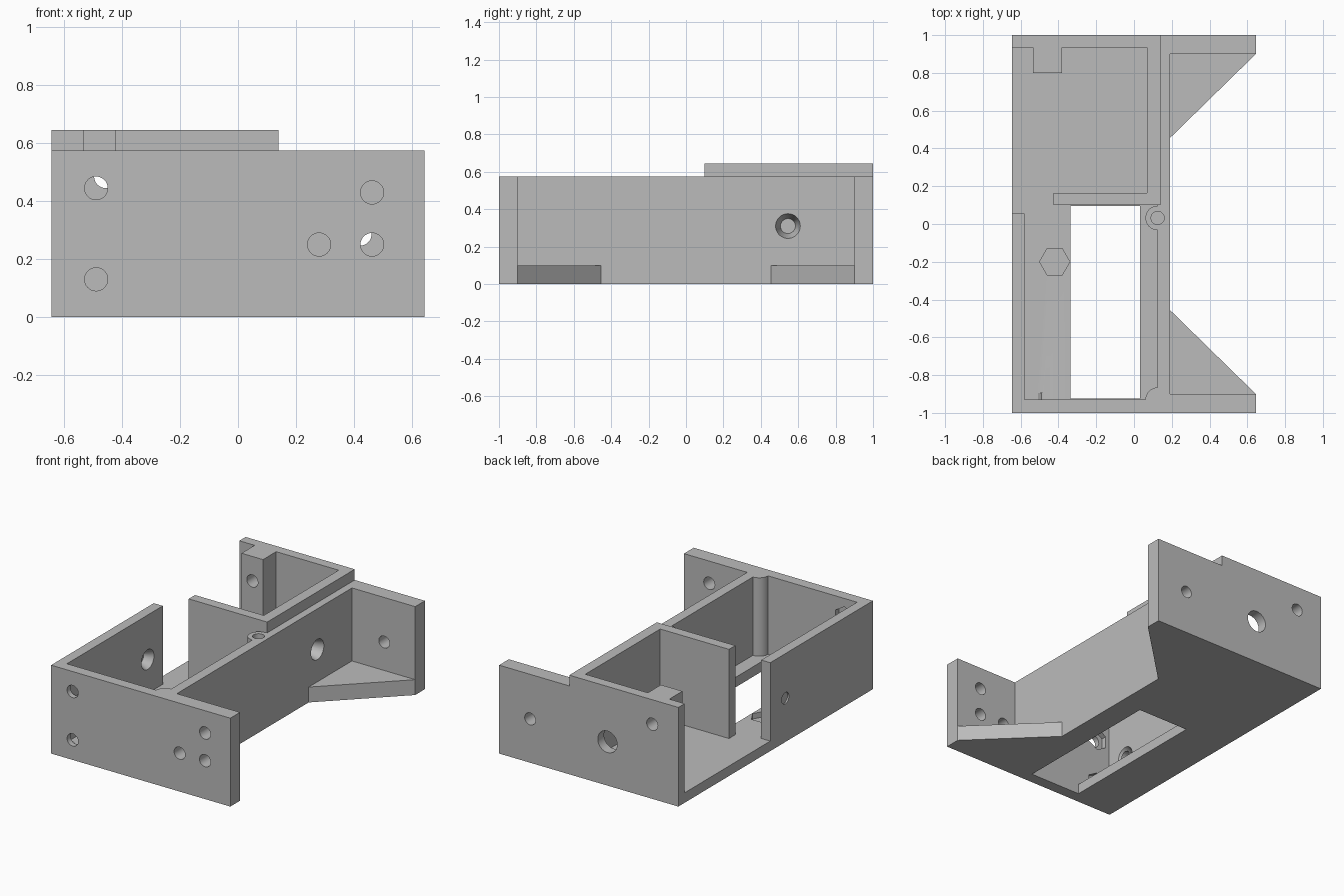
import bpy
import bmesh
from math import pi
from mathutils import Matrix, Vector

if "Cube" in bpy.data.objects:
    bpy.data.objects.remove(bpy.data.objects["Cube"], do_unlink=True)

grey = bpy.data.materials.new("plain_grey")
grey.use_nodes = True
grey.diffuse_color = (0.5, 0.5, 0.5, 1)
grey.node_tree.nodes["Principled BSDF"].inputs["Base Color"].default_value = (0.5, 0.5, 0.5, 1)

solids, cutters = [], []


def finish(name, bm, group):
    bmesh.ops.recalc_face_normals(bm, faces=bm.faces)
    mesh = bpy.data.meshes.new(name)
    bm.to_mesh(mesh)
    bm.free()
    mesh.materials.append(grey)
    obj = bpy.data.objects.new(name, mesh)
    bpy.context.scene.collection.objects.link(obj)
    group.append(obj)


def box(name, x, y, z, group=solids):
    bm = bmesh.new()
    bmesh.ops.create_cube(bm, size=1)
    for v in bm.verts:
        v.co = [r[0] if c < 0 else r[1] for c, r in zip(v.co, (x, y, z))]
    finish(name, bm, group)


def prism(name, points, height, group=solids):
    bm = bmesh.new()
    face = bm.faces.new([bm.verts.new((x, y, 0)) for x, y in points])
    new = bmesh.ops.extrude_face_region(bm, geom=[face])["geom"]
    bmesh.ops.translate(bm, vec=(0, 0, height),
                        verts=[g for g in new if isinstance(g, bmesh.types.BMVert)])
    finish(name, bm, group)


def rod(name, start, end, r1, r2=None, sides=32, group=cutters, twist=0):
    """Cylinder, cone or hexagon between two points."""
    start, end = Vector(start), Vector(end)
    axis = end - start
    bm = bmesh.new()
    bmesh.ops.create_cone(bm, cap_ends=True, segments=sides, radius1=r1,
                          radius2=r1 if r2 is None else r2, depth=axis.length)
    turn = axis.to_track_quat('Z', 'Y').to_matrix().to_4x4()
    bm.transform(Matrix.Translation((start + end) / 2) @ turn @ Matrix.Rotation(twist, 4, 'Z'))
    finish(name, bm, group)


W, FLOOR, LOW, HIGH = 0.645, 0.065, 0.575, 0.645

# Floor, end plates and walls
box("floor", (-W, 0.19), (-1, 1), (0, FLOOR))
box("front_plate", (-W, 0.19), (-1, -0.93), (0, LOW))
box("front_flange", (0.15, W), (-1, -0.9), (0, LOW))
box("back_plate", (-W, 0.14), (0.935, 1), (0, HIGH))
box("back_flange", (0.13, W), (0.9, 1), (0, LOW))
box("long_wall", (0.125, 0.19), (-1, 1), (0, LOW))
box("raised_wall", (0.07, 0.14), (0.1, 1), (0, HIGH))
box("cross_wall", (-0.425, 0.14), (0.1, 0.165), (0, HIGH))
box("side_wall", (-W, -0.58), (-1, 0.055), (0, LOW))
box("back_post", (-0.535, -0.38), (0.8, 0.96), (0, HIGH))

# Triangular gussets behind the flanges
for side in (-1, 1):
    prism("gusset", [(0.17, 0.435 * side), (0.19, 0.455 * side), (W, 0.9 * side),
                     (W, 0.94 * side), (0.17, 0.94 * side)], 0.1)

# Screw bosses with blind holes
for y in (0.032, -0.93):
    rod("screw_boss", (0.125, y, 0), (0.125, y, LOW), 0.0645, group=solids)
    rod("boss_hole", (0.125, y, 0.2), (0.125, y, 0.8), 0.035)

# Floor opening, edge notch and nut pocket
box("floor_opening", (-0.335, 0.033), (-0.925, 0.095), (-0.1, 0.1), cutters)
rod("edge_notch", (-W, 0.612, -0.1), (-W, 0.612, 0.1), 0.097)
rod("floor_hole", (-0.42, -0.2, -0.1), (-0.42, -0.2, 0.1), 0.04)
rod("floor_nut", (-0.42, -0.2, 0.03), (-0.42, -0.2, 0.1), 0.08, sides=6, twist=pi / 2)

# Front plate holes, with nut pockets on the inside of one pair
for x, z in ((-0.49, 0.445), (-0.49, 0.13), (0.28, 0.25), (0.463, 0.25), (0.463, 0.43)):
    rod("front_hole", (x, -1.1, z), (x, -0.85, z), 0.04)
    if x < 0:
        rod("front_nut", (x, -0.965, z), (x, -0.895, z), 0.076, sides=6)

# Back plate holes
rod("flange_hole", (0.422, 0.85, 0.285), (0.422, 1.1, 0.285), 0.039)
rod("post_hole", (-0.457, 0.7, 0.485), (-0.457, 1.1, 0.485), 0.04)
rod("shaft_hole", (-0.135, 0.85, 0.285), (-0.135, 1.1, 0.285), 0.07)
rod("cross_wall_hole", (-0.135, 0.05, 0.285), (-0.135, 0.25, 0.285), 0.04)

# Countersunk holes in the long walls
rod("long_wall_hole", (0, 0.545, 0.31), (0.3, 0.545, 0.31), 0.04)
rod("long_wall_sink", (0.1, 0.545, 0.31), (0.2, 0.545, 0.31), 0.04, 0.069)
for y in (-0.1, -0.775):
    rod("side_wall_hole", (-0.7, y, 0.285), (-0.5, y, 0.285), 0.037)
    rod("side_wall_sink", (-0.635, y, 0.285), (-0.575, y, 0.285), 0.037, 0.067)

# Join the solids and cut the openings into one clean housing
housing = solids[0]
for group, operation in ((solids[1:], 'UNION'), (cutters, 'DIFFERENCE')):
    for part in group:
        mod = housing.modifiers.new(part.name, 'BOOLEAN')
        mod.operation = operation
        mod.solver = 'EXACT'
        mod.object = part
        part.hide_render = True
bpy.context.view_layer.update()
evaluated = housing.evaluated_get(bpy.context.evaluated_depsgraph_get())
result = bpy.data.meshes.new_from_object(evaluated)
housing.modifiers.clear()
housing.data = result
housing.name = "housing"
for part in solids[1:] + cutters:
    bpy.data.objects.remove(part, do_unlink=True)

# Smooth the round holes and keep the edges sharp
bpy.ops.object.select_all(action='DESELECT')
housing.select_set(True)
bpy.context.view_layer.objects.active = housing
bpy.ops.object.shade_smooth_by_angle(angle=pi / 6)
